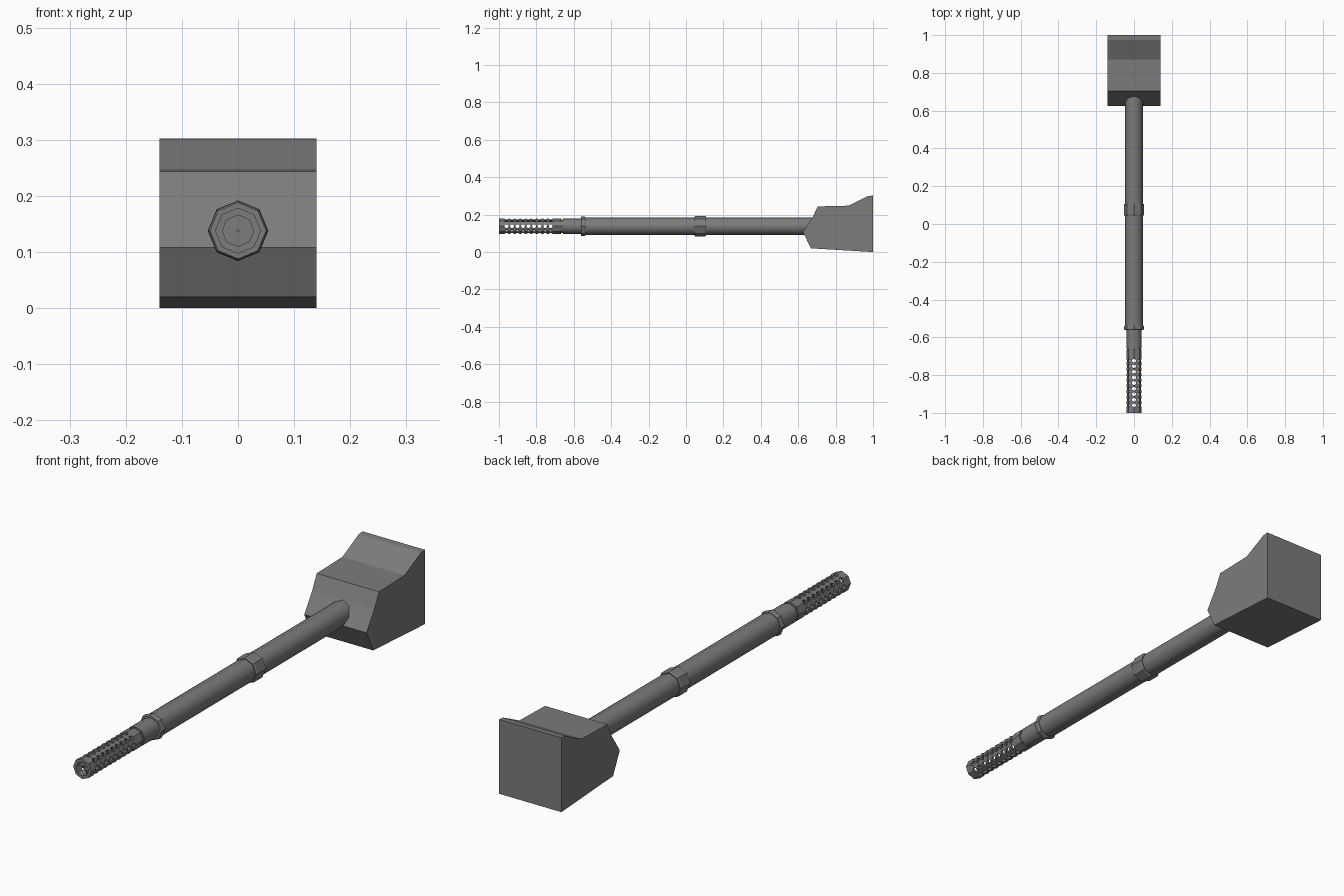
import bpy, bmesh, math
from mathutils import Matrix, Vector

if "Cube" in bpy.data.objects:
    bpy.data.objects.remove(bpy.data.objects["Cube"])

AXIS_Z = 0.138   # height of the shaft axis
SIDES = 8

steel = bpy.data.materials.new("dark_grey")
steel.diffuse_color = (0.2, 0.2, 0.2, 1)
steel.use_nodes = True
steel.node_tree.nodes["Principled BSDF"].inputs["Base Color"].default_value = steel.diffuse_color


def make_object(name, bm, material=steel):
    bmesh.ops.recalc_face_normals(bm, faces=bm.faces)
    mesh = bpy.data.meshes.new(name)
    bm.to_mesh(mesh)
    bm.free()
    obj = bpy.data.objects.new(name, mesh)
    bpy.context.collection.objects.link(obj)
    if material:
        mesh.materials.append(material)
    return obj


def lathe(name, profile, closed_loop=False):
    """Turn a (y, radius) profile about the shaft axis, one corner pointing up."""
    bm = bmesh.new()
    rings = []
    for y, r in profile:
        ring = []
        for i in range(SIDES):
            a = 2 * math.pi * i / SIDES
            ring.append(bm.verts.new((r * math.sin(a), y, AXIS_Z + r * math.cos(a))))
        rings.append(ring)
    pairs = list(zip(rings, rings[1:]))
    if closed_loop:
        pairs.append((rings[-1], rings[0]))
    else:
        bm.faces.new(rings[0])
        bm.faces.new(rings[-1])
    for a, b in pairs:
        for i in range(SIDES):
            j = (i + 1) % SIDES
            bm.faces.new((a[i], a[j], b[j], b[i]))
    return make_object(name, bm)


def smooth(obj):
    bpy.ops.object.select_all(action='DESELECT')
    obj.select_set(True)
    bpy.context.view_layer.objects.active = obj
    bpy.ops.object.shade_smooth_by_angle(angle=math.radians(50))


# Head block: side profile (y, z) extruded across x
profile = [(1.0, 0.0), (1.0, 0.302), (0.975, 0.30), (0.87, 0.248), (0.705, 0.244),
           (0.676, 0.185), (0.625, 0.108), (0.668, 0.02)]
bm = bmesh.new()
face = bm.faces.new([bm.verts.new((-0.14, y, z)) for y, z in profile])
ext = bmesh.ops.extrude_face_region(bm, geom=[face])
bmesh.ops.translate(bm, vec=(0.28, 0, 0),
                    verts=[v for v in ext["geom"] if isinstance(v, bmesh.types.BMVert)])
make_object("head_block", bm)

# Shaft, collars and neck
smooth(lathe("main_tube", [(-0.55, 0.047), (0.72, 0.047)]))
lathe("middle_collar", [(0.045, 0.051), (0.050, 0.054), (0.102, 0.054), (0.107, 0.051)])
lathe("front_collar", [(-0.562, 0.050), (-0.557, 0.053), (-0.543, 0.053), (-0.538, 0.050)])
smooth(lathe("neck", [(-0.658, 0.041), (-0.54, 0.041)]))
lathe("neck_groove", [(-0.672, 0.037), (-0.65, 0.037)])

# Perforated end sleeve: hollow front, solid back
sleeve = lathe("perforated_sleeve", [(-0.668, 0.041), (-1.0, 0.041), (-1.0, 0.028),
                                     (-0.69, 0.028), (-0.69, 0.002), (-0.668, 0.002)], True)

# Rows of round holes drilled through at every corner
cutters = []
for k in range(4):
    bm = bmesh.new()
    turn = Matrix.Rotation(k * math.pi / 4, 4, 'Y')
    for n in range(9):
        place = Matrix.Translation(Vector((0, -0.96 + 0.0295 * n, AXIS_Z)))
        bmesh.ops.create_cone(bm, cap_ends=True, segments=8, radius1=0.0105, radius2=0.0105,
                              depth=0.12, matrix=place @ turn @ Matrix.Rotation(0.39, 4, 'Z'))
    cutter = make_object("hole_cutter", bm, None)
    cutter.hide_render = True
    cutters.append(cutter)
    mod = sleeve.modifiers.new("holes", 'BOOLEAN')
    mod.operation = 'DIFFERENCE'
    mod.solver = 'EXACT'
    mod.object = cutter

# Bake the holes and remove the cutters
bpy.context.view_layer.update()
dg = bpy.context.evaluated_depsgraph_get()
baked = bpy.data.meshes.new_from_object(sleeve.evaluated_get(dg))
sleeve.modifiers.clear()
sleeve.data = baked
baked.materials.clear()
baked.materials.append(steel)
for c in cutters:
    bpy.data.objects.remove(c)
